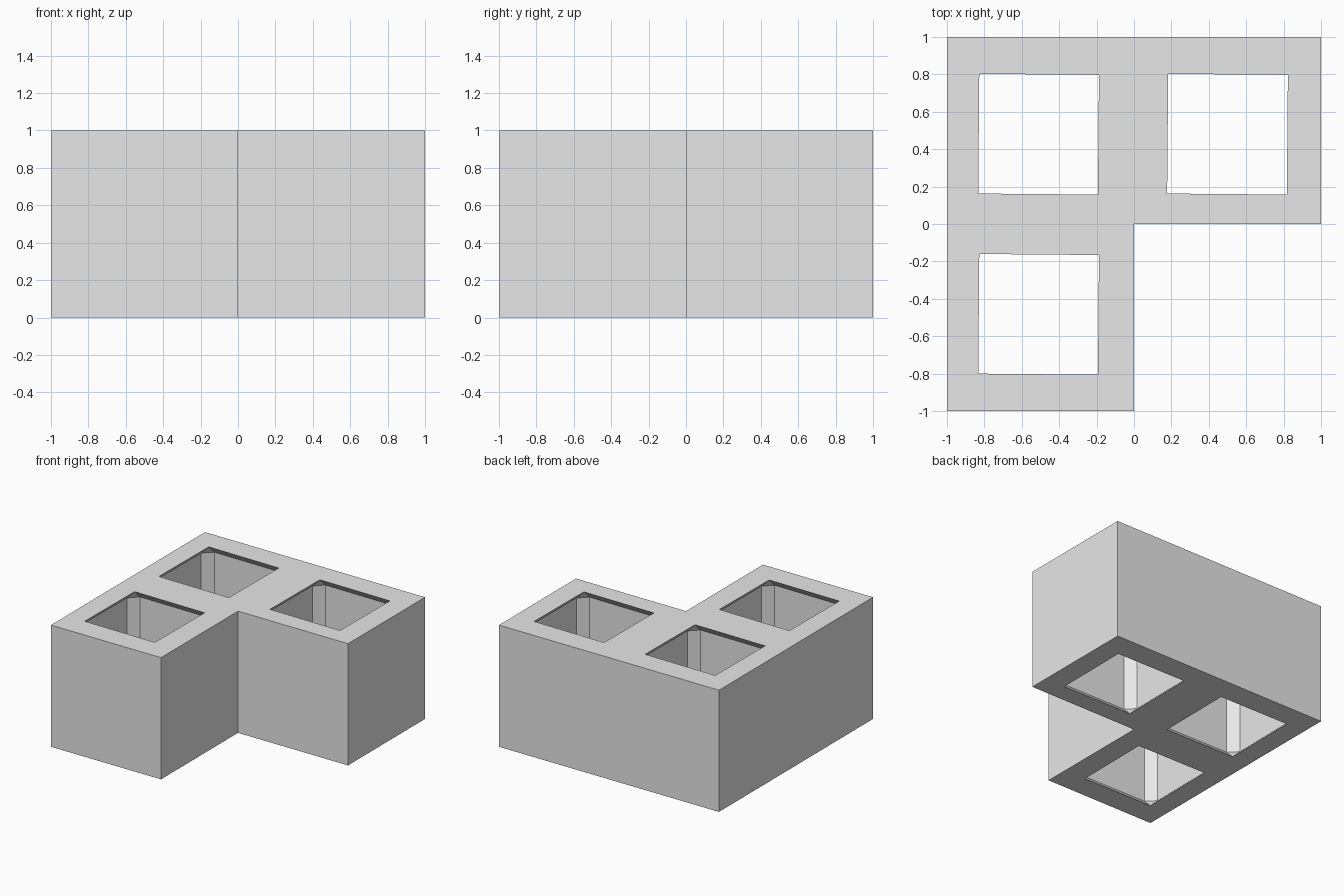
import bpy
import bmesh
from math import radians
from mathutils import Matrix

cube = bpy.data.objects.get("Cube")
if cube:
    bpy.data.objects.remove(cube, do_unlink=True)

HEIGHT = 1.0
CAVITY = 0.78     # full inner width of each cell
CHAMFER = 0.07    # bevel around each cavity

# Material
grey = bpy.data.materials.new("light grey")
grey.use_nodes = True
colour = (0.8, 0.8, 0.8, 1)
grey.diffuse_color = colour
grey.node_tree.nodes["Principled BSDF"].inputs["Base Color"].default_value = colour

bm = bmesh.new()


def remove_caps(faces):
    """Delete horizontal faces so the volume is open above and below."""
    caps = [f for f in faces if abs(f.normal.z) > 0.99]
    bmesh.ops.delete(bm, geom=caps, context='FACES')


def add_cavity(x, y):
    """Chamfered box, open at top and bottom, slightly turned."""
    place = (Matrix.Translation((x, y, HEIGHT / 2))
             @ Matrix.Rotation(radians(-0.5), 4, 'Z')
             @ Matrix.Diagonal((CAVITY, CAVITY, HEIGHT, 1)))
    verts = bmesh.ops.create_cube(bm, size=1, matrix=place)["verts"]
    edges = list({e for v in verts for e in v.link_edges})
    bmesh.ops.bevel(bm, geom=edges, offset=CHAMFER, offset_type='OFFSET',
                    segments=1, profile=0.5, affect='EDGES')


# Outer L-shaped walls
outline = [(-1, -1), (0, -1), (0, 0), (1, 0), (1, 1), (-1, 1)]
base = bm.faces.new([bm.verts.new((x, y, 0)) for x, y in outline])
lifted = bmesh.ops.extrude_face_region(bm, geom=[base], use_keep_orig=True)["geom"]
bmesh.ops.translate(bm, vec=(0, 0, HEIGHT),
                    verts=[g for g in lifted if isinstance(g, bmesh.types.BMVert)])

# Three cell cavities
for x, y in [(-0.51, 0.48), (0.50, 0.48), (-0.51, -0.483)]:
    add_cavity(x, y)

bm.normal_update()
remove_caps(bm.faces)

# Top and bottom plates, each with three square openings
for level in (0, HEIGHT):
    rim = [e for e in bm.edges if e.is_boundary
           and all(abs(v.co.z - level) < 0.001 for v in e.verts)]
    bmesh.ops.triangle_fill(bm, use_beauty=True, use_dissolve=False,
                            edges=rim, normal=(0, 0, 1))

bmesh.ops.recalc_face_normals(bm, faces=bm.faces)

mesh = bpy.data.meshes.new("corner_block")
bm.to_mesh(mesh)
bm.free()
mesh.materials.append(grey)
block = bpy.data.objects.new("corner_block", mesh)
bpy.context.collection.objects.link(block)
